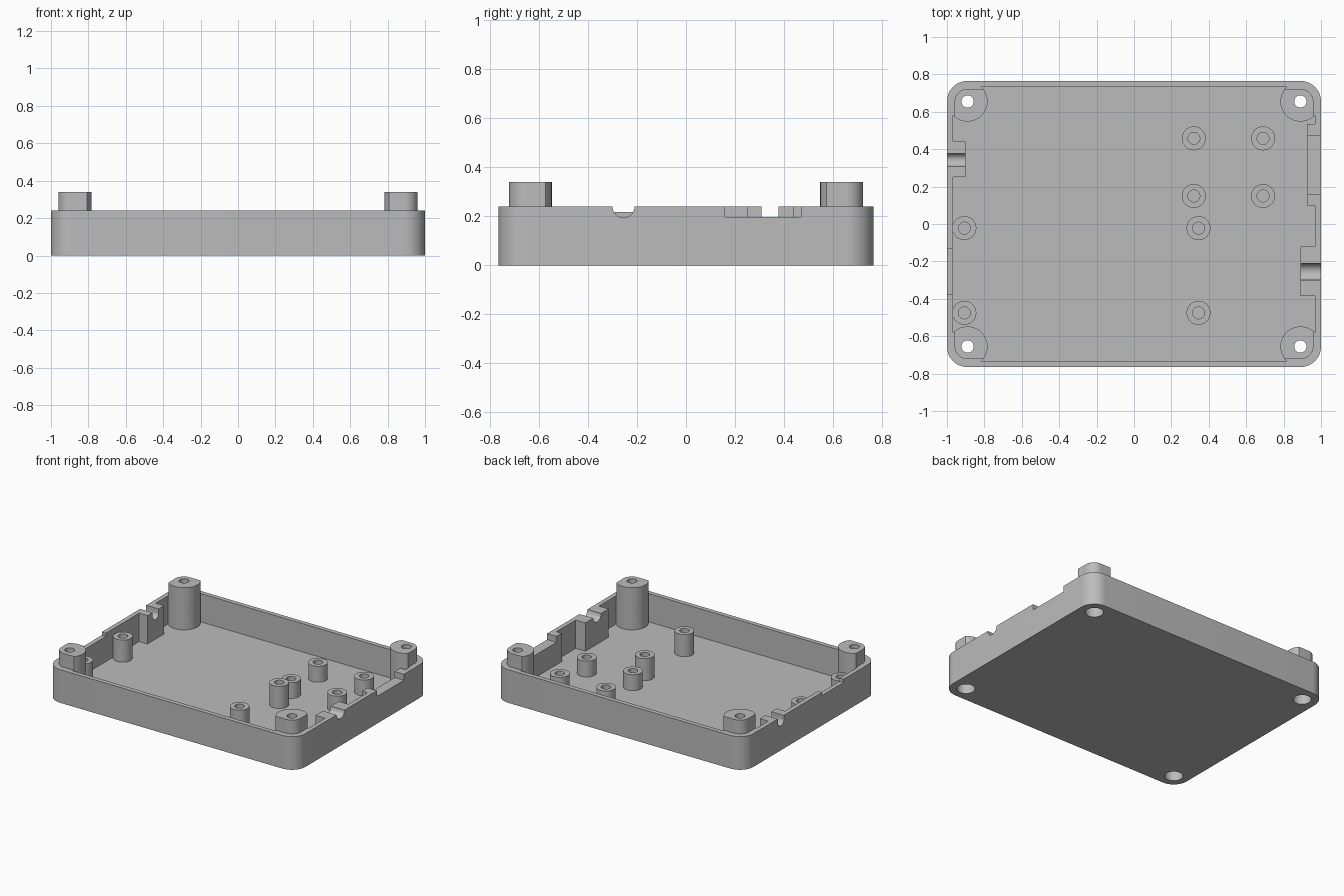
import bpy
import bmesh
from math import cos, sin, pi, radians

cube = bpy.data.objects.get("Cube")
if cube:
    bpy.data.objects.remove(cube, do_unlink=True)

grey = bpy.data.materials.new("light grey plastic")
grey.use_nodes = True
colour = (0.5, 0.5, 0.5, 1)
grey.diffuse_color = colour
grey.node_tree.nodes["Principled BSDF"].inputs["Base Color"].default_value = colour

RIM, FLOOR, POST_TOP = 0.24, 0.035, 0.34
POST_X, POST_Y = 0.89, 0.655


def prism(name, outline, z0, z1):
    bm = bmesh.new()
    face = bm.faces.new([bm.verts.new((x, y, z0)) for x, y in outline])
    up = bmesh.ops.extrude_face_region(bm, geom=[face])["geom"]
    for v in up:
        if isinstance(v, bmesh.types.BMVert):
            v.co.z = z1
    bmesh.ops.recalc_face_normals(bm, faces=bm.faces)
    mesh = bpy.data.meshes.new(name)
    bm.to_mesh(mesh)
    bm.free()
    mesh.materials.append(grey)
    ob = bpy.data.objects.new(name, mesh)
    bpy.context.collection.objects.link(ob)
    return ob


def rounded_rect(hx, hy, r, steps=14):
    pts = []
    for q, (sx, sy) in enumerate([(1, 1), (-1, 1), (-1, -1), (1, -1)]):
        for i in range(steps + 1):
            a = (q + i / steps) * pi / 2
            pts.append((sx * (hx - r) + r * cos(a), sy * (hy - r) + r * sin(a)))
    return pts


def circle(cx, cy, r, n=48):
    return [(cx + r * cos(2 * pi * i / n), cy + r * sin(2 * pi * i / n)) for i in range(n)]


def box(name, x0, x1, y0, y1, z0, z1):
    return prism(name, [(x0, y0), (x1, y0), (x1, y1), (x0, y1)], z0, z1)


def combine(ob, other, operation):
    # Apply a boolean and discard the helper
    mod = ob.modifiers.new(operation, "BOOLEAN")
    mod.operation = operation
    mod.solver = "EXACT"
    mod.object = other
    bpy.context.view_layer.objects.active = ob
    bpy.ops.object.modifier_apply(modifier=mod.name)
    bpy.data.objects.remove(other, do_unlink=True)


def cable_slot(x0, x1, y, z, r):
    # U-shaped channel running along x, open at the top
    n = 24
    outline = [(y + r * cos(pi + pi * i / n), z + r * sin(pi + pi * i / n)) for i in range(n + 1)]
    outline += [(y + r, RIM + 0.1), (y - r, RIM + 0.1)]
    ob = prism("slot_cutter", outline, x0, x1)
    for v in ob.data.vertices:
        v.co = (v.co.z, v.co.x, v.co.y)
    return ob


def smooth(ob):
    bpy.ops.object.select_all(action="DESELECT")
    ob.select_set(True)
    bpy.context.view_layer.objects.active = ob
    bpy.ops.object.shade_smooth_by_angle(angle=radians(30))


# Open tray
tray = prism("case_tray", rounded_rect(1, 0.765, 0.11), 0, RIM)
combine(tray, prism("cavity", rounded_rect(0.967, 0.732, 0.077), FLOOR, 0.5), "DIFFERENCE")

# Thickened wall sections at the openings
combine(tray, box("left_cable_block", -0.985, -0.9, 0.25, 0.44, 0.02, RIM), "UNION")
combine(tray, box("right_cable_block", 0.89, 0.985, -0.385, -0.12, 0.02, RIM), "UNION")
combine(tray, box("right_port_block", 0.925, 0.985, 0.1, 0.535, 0.02, RIM), "UNION")

# Corner posts, trimmed above the rim so a lid fits over them
for sx in (-1, 1):
    for sy in (-1, 1):
        ring = circle(sx * POST_X, sy * POST_Y, 0.107)
        combine(tray, prism("post_base", ring, 0.02, RIM), "UNION")
        top = prism("post_top", ring, 0.2, POST_TOP)
        combine(top, prism("trim", rounded_rect(0.96, 0.722, 0.07), 0.1, 0.5), "INTERSECT")
        combine(tray, top, "UNION")

# Screw holes with wide recesses underneath
for sx in (-1, 1):
    for sy in (-1, 1):
        for r, z1 in ((0.06, 0.14), (0.033, 0.5)):
            hole = prism("hole", circle(sx * POST_X, sy * POST_Y, r), -0.1, z1)
            combine(tray, hole, "DIFFERENCE")

# Cable channels and lowered port edges
combine(tray, cable_slot(-1.1, -0.8, 0.343, 0.212, 0.035), "DIFFERENCE")
combine(tray, cable_slot(0.8, 1.1, -0.255, 0.24, 0.045), "DIFFERENCE")
combine(tray, box("port", 0.85, 1.1, 0.16, 0.47, 0.197, 0.5), "DIFFERENCE")
combine(tray, box("port", -1.1, -0.94, -0.375, -0.13, 0.217, 0.5), "DIFFERENCE")
smooth(tray)

# Circuit board standoffs: a low group and a tall group
groups = (
    ("low_standoff", (0.32, 0.69), (0.15, 0.458), 0.15),
    ("tall_standoff", (-0.907, 0.345), (-0.475, -0.022), 0.195),
)
for name, xs, ys, height in groups:
    for x in xs:
        for y in ys:
            standoff = prism(name, circle(x, y, 0.064), 0.02, height)
            combine(standoff, prism("bore", circle(x, y, 0.032), FLOOR, 0.5), "DIFFERENCE")
            smooth(standoff)
